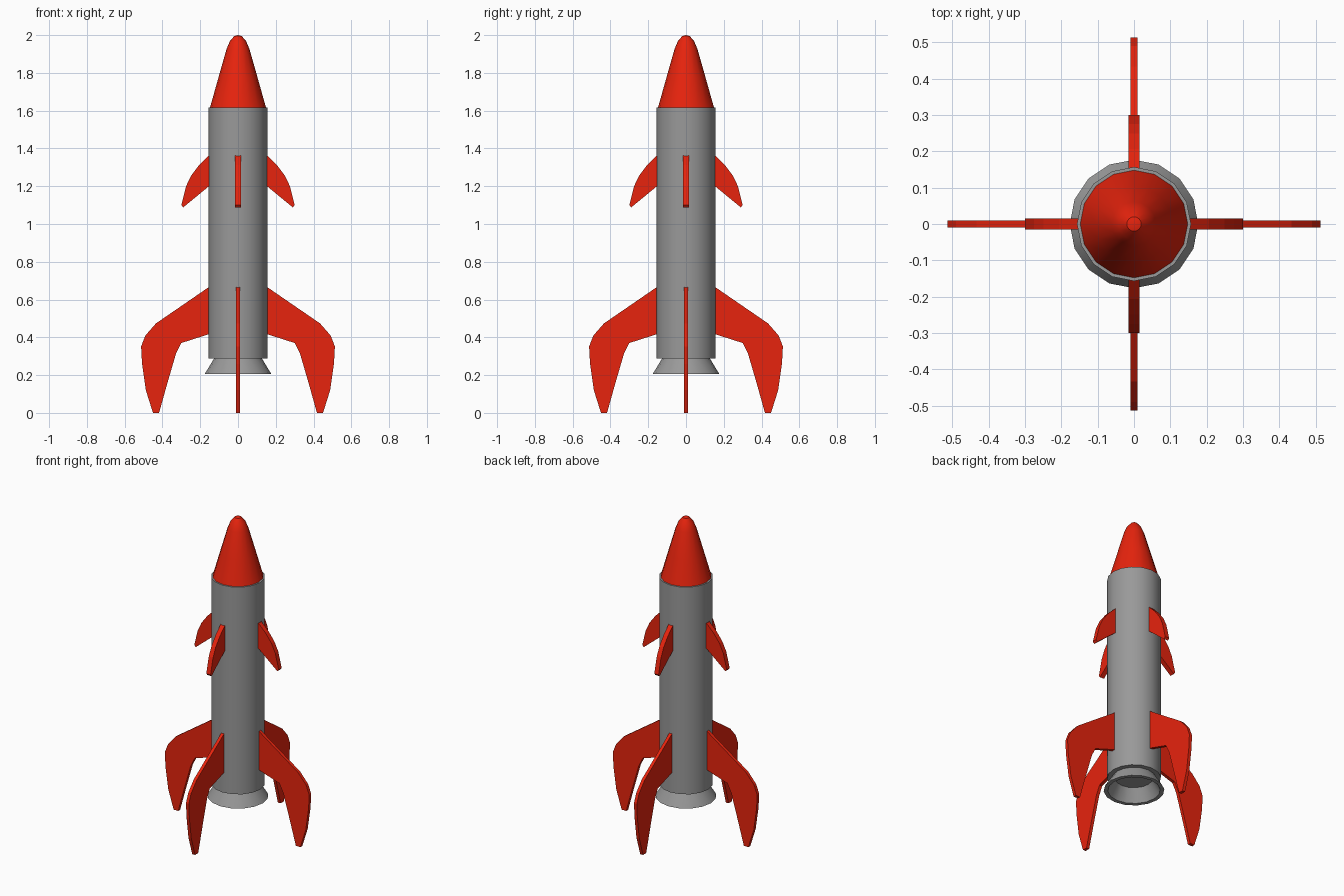
import bpy, bmesh, math
from mathutils import Matrix

if "Cube" in bpy.data.objects:
    bpy.data.objects.remove(bpy.data.objects["Cube"])

SIDES = 16


def material(name, rgb):
    m = bpy.data.materials.new(name)
    m.diffuse_color = (*rgb, 1)
    m.use_nodes = True
    m.node_tree.nodes["Principled BSDF"].inputs["Base Color"].default_value = m.diffuse_color
    return m


RED = material("red paint", (0.8, 0.017, 0.004))
GREY = material("grey metal", (0.32, 0.32, 0.32))


def finish(bm, name, mat, smooth):
    bmesh.ops.recalc_face_normals(bm, faces=bm.faces)
    me = bpy.data.meshes.new(name)
    bm.to_mesh(me)
    bm.free()
    me.materials.append(mat)
    ob = bpy.data.objects.new(name, me)
    bpy.context.collection.objects.link(ob)
    if smooth:
        bpy.ops.object.select_all(action='DESELECT')
        ob.select_set(True)
        bpy.context.view_layer.objects.active = ob
        bpy.ops.object.shade_smooth_by_angle(angle=math.radians(35))
    return ob


def lathe(name, profile, mat):
    """Revolve an (r, z) profile around z."""
    bm = bmesh.new()
    vs = [bm.verts.new((r, 0, z)) for r, z in profile]
    edges = [bm.edges.new(p) for p in zip(vs, vs[1:])]
    bmesh.ops.spin(bm, geom=vs + edges, cent=(0, 0, 0), axis=(0, 0, 1),
                   angle=math.tau, steps=SIDES, use_duplicate=False)
    bmesh.ops.remove_doubles(bm, verts=bm.verts, dist=1e-4)
    return finish(bm, name, mat, True)


def fins(name, outline, thickness):
    """Four flat fins from an (x, z) outline."""
    for i in range(4):
        bm = bmesh.new()
        face = bm.faces.new([bm.verts.new((x, -thickness / 2, z)) for x, z in outline])
        ext = bmesh.ops.extrude_face_region(bm, geom=[face], use_keep_orig=True)
        moved = [g for g in ext["geom"] if isinstance(g, bmesh.types.BMVert)]
        bmesh.ops.translate(bm, verts=moved, vec=(0, thickness, 0))
        bm.transform(Matrix.Rotation(i * math.pi / 2, 4, 'Z'))
        finish(bm, f"{name}_{i + 1}", RED, False)


# Body tube
lathe("body", [(0, 0.287), (0.157, 0.287), (0.157, 1.617), (0, 1.617)], GREY)

# Nose cone with rounded tip
lathe("nose_cone", [(0, 1.617), (0.148, 1.617), (0.105, 1.77), (0.061, 1.925),
                    (0.043, 1.968), (0.02, 1.995), (0, 2.0)], RED)

# Flared hollow nozzle
lathe("nozzle", [(0.127, 0.287), (0.177, 0.205), (0.153, 0.205), (0.11, 0.286)], GREY)

# Large landing fins
fins("landing_fin", [(0.15, 0.669), (0.434, 0.474), (0.49, 0.41), (0.513, 0.352),
                     (0.508, 0.26), (0.488, 0.12), (0.45, 0.0), (0.418, 0.0),
                     (0.376, 0.15), (0.328, 0.315), (0.30, 0.37), (0.15, 0.418)], 0.02)

# Small upper fins
fins("upper_fin", [(0.15, 1.366), (0.206, 1.312), (0.249, 1.255), (0.275, 1.2),
                   (0.30, 1.1), (0.29, 1.088), (0.15, 1.203)], 0.03)
